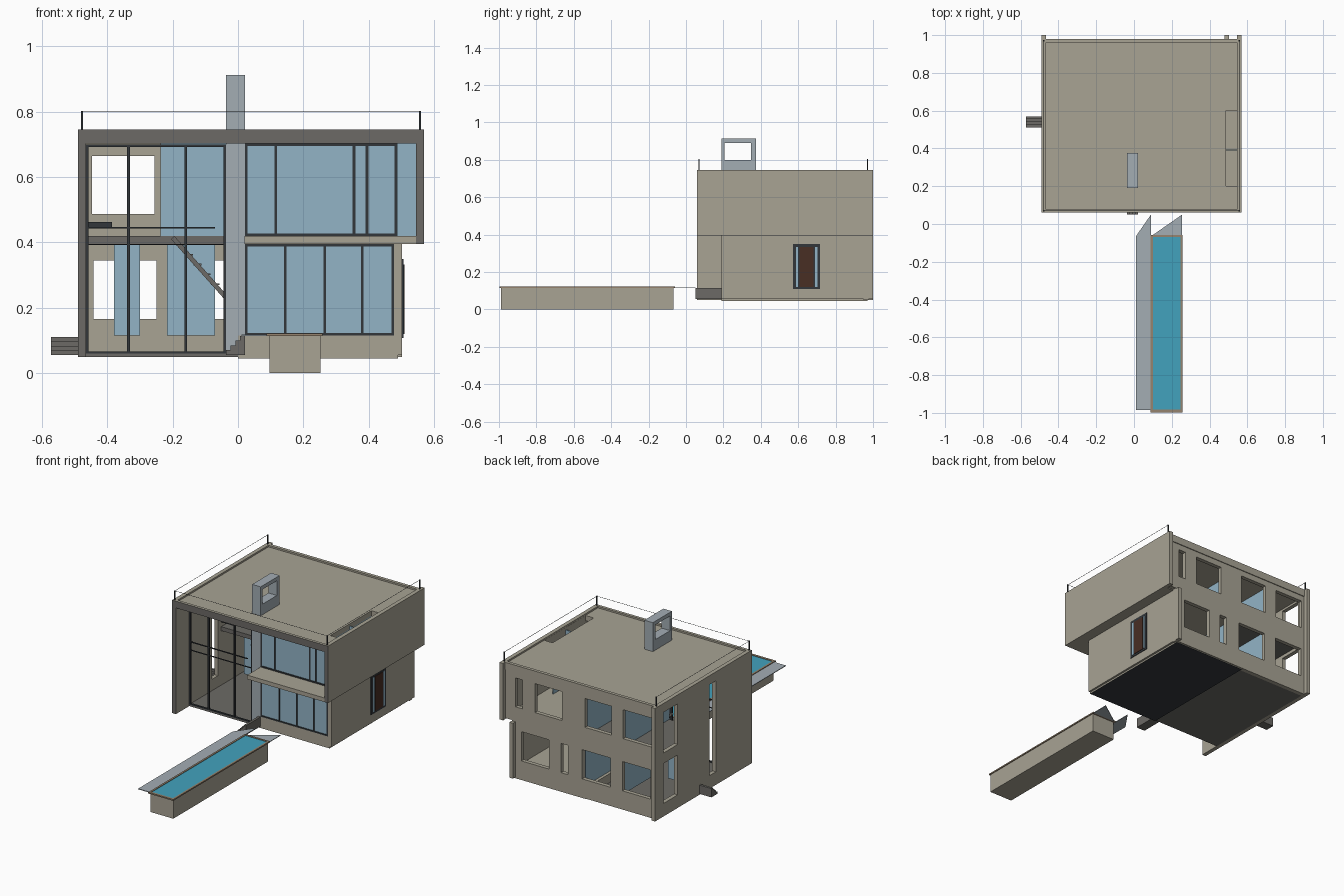
import bpy, bmesh, math
from mathutils import Vector

if "Cube" in bpy.data.objects:
    bpy.data.objects.remove(bpy.data.objects["Cube"])


def material(name, r, g, b):
    m = bpy.data.materials.new(name)
    lin = [((c / 255 + 0.055) / 1.055) ** 2.4 for c in (r, g, b)]
    m.diffuse_color = (*lin, 1)
    m.use_nodes = True
    m.node_tree.nodes["Principled BSDF"].inputs["Base Color"].default_value = m.diffuse_color
    return m


BEIGE = material("beige render", 168, 163, 148)
GREY = material("dark grey stone", 108, 106, 102)
FRAME = material("dark frame", 50, 54, 58)
GLASS = material("blue glass", 146, 180, 198)
PALE = material("pale blue grey concrete", 163, 173, 180)
WATER = material("pool water", 66, 162, 190)
DOOR = material("brown door", 72, 46, 36)
TAN = material("tan pool rim", 150, 132, 110)
SLATE = material("slate underside", 52, 56, 62)


def add_box(bm, x0, x1, y0, y1, z0, z1):
    v = [bm.verts.new((x, y, z)) for x in (x0, x1) for y in (y0, y1) for z in (z0, z1)]
    for f in ((0, 1, 3, 2), (4, 6, 7, 5), (0, 4, 5, 1), (2, 3, 7, 6), (0, 2, 6, 4), (1, 5, 7, 3)):
        bm.faces.new([v[i] for i in f])


def finish(name, bm, mat):
    bmesh.ops.recalc_face_normals(bm, faces=bm.faces)
    me = bpy.data.meshes.new(name)
    bm.to_mesh(me)
    bm.free()
    me.materials.append(mat)
    ob = bpy.data.objects.new(name, me)
    bpy.context.collection.objects.link(ob)
    return ob


def boxes(name, mat, *ranges):
    bm = bmesh.new()
    for r in ranges:
        add_box(bm, *r)
    return finish(name, bm, mat)


def cut(ob, *holes):
    cutter = boxes("opening_cutter", FRAME, *holes)
    mod = ob.modifiers.new("openings", 'BOOLEAN')
    mod.object, mod.operation, mod.solver = cutter, 'DIFFERENCE', 'EXACT'
    dg = bpy.context.evaluated_depsgraph_get()
    me = bpy.data.meshes.new_from_object(ob.evaluated_get(dg))
    ob.modifiers.clear()
    ob.data = me
    mat = ob.data.materials[0]
    me.materials.clear()
    me.materials.append(mat)
    for p in me.polygons:
        p.material_index = 0
    bpy.data.objects.remove(cutter)


def tint(ob, mat, direction, limit):
    """Recolour faces looking along a direction and lying beyond a limit."""
    ob.data.materials.append(mat)
    d = Vector(direction)
    for p in ob.data.polygons:
        if p.normal.dot(d) > 0.9 and p.center.dot(d) > limit:
            p.material_index = 1


def bar(name, mat, a, b, w):
    a, b = Vector(a), Vector(b)
    d = b - a
    bm = bmesh.new()
    add_box(bm, -w / 2, w / 2, -w / 2, w / 2, 0, d.length)
    bm.transform(d.to_track_quat('Z', 'Y').to_matrix().to_4x4())
    bmesh.ops.translate(bm, verts=bm.verts, vec=a)
    return finish(name, bm, mat)


def plate(name, mat, points, z0, z1):
    bm = bmesh.new()
    f = bm.faces.new([bm.verts.new((x, y, z0)) for x, y in points])
    r = bmesh.ops.extrude_face_region(bm, geom=[f])
    verts = [v for v in r["geom"] if isinstance(v, bmesh.types.BMVert)]
    bmesh.ops.translate(bm, verts=verts, vec=(0, 0, z1 - z0))
    return finish(name, bm, mat)


# Side walls, grey on their front ends
left = boxes("left_wall", BEIGE, (-0.49, -0.465, 0.06, 1.0, 0.05, 0.745))
cut(left, (-0.6, -0.4, 0.41, 0.47, 0.13, 0.69), (-0.6, -0.4, 0.78, 0.92, 0.13, 0.375),
    (-0.6, -0.4, 0.78, 0.92, 0.44, 0.69))
upper_right = boxes("upper_right_wall", BEIGE, (0.545, 0.57, 0.06, 1.0, 0.395, 0.745))
lower_right = boxes("lower_right_wall", BEIGE, (0.478, 0.502, 0.19, 1.0, 0.055, 0.395))
for w in (left, upper_right):
    tint(w, GREY, (0, -1, 0), -0.07)

# Back wall with two rows of windows
back = boxes("back_wall", BEIGE, (-0.465, 0.502, 0.95, 0.975, 0.05, 0.4))
back_up = boxes("upper_back_wall", BEIGE, (-0.465, 0.545, 0.95, 0.975, 0.4, 0.733))
cut(back, *[(a, b, 0.9, 1.1, 0.165, 0.345) for a, b in
            ((-0.442, -0.25), (-0.168, 0.024), (0.12, 0.168), (0.25, 0.437))])
cut(back_up, *[(a, b, 0.9, 1.1, 0.487, 0.665) for a, b in
               ((-0.447, -0.255), (-0.175, 0.005), (0.16, 0.345), (0.43, 0.477))])

# Floors
boxes("left_floor", GREY, (-0.465, 0.0, 0.19, 0.95, 0.05, 0.06))
right_floor = boxes("right_floor", BEIGE, (0.0, 0.49, 0.19, 0.97, 0.045, 0.115))
tint(right_floor, SLATE, (0, 0, -1), -0.05)
boxes("gallery_slab", GREY, (-0.465, 0.02, 0.5, 0.95, 0.395, 0.42))
boxes("balcony_slab", BEIGE, (0.02, 0.545, 0.06, 0.95, 0.395, 0.42))

# Roof with low rim, grey front and a light well
roof = boxes("roof", BEIGE, (-0.465, 0.545, 0.075, 0.965, 0.703, 0.735))
cut(roof, (0.488, 0.544, 0.2, 0.6, 0.6, 0.9))
boxes("roof_back_rim", BEIGE, (-0.465, 0.545, 0.96, 0.98, 0.70, 0.745))
front_rim = boxes("roof_front_band", BEIGE, (-0.465, 0.545, 0.06, 0.078, 0.703, 0.745))
tint(front_rim, GREY, (0, -1, 0), -0.07)

# Chimney wall with an open top
chimney = boxes("chimney", PALE, (-0.037, 0.021, 0.19, 0.375, 0.06, 0.913))
cut(chimney, (-0.2, 0.2, 0.207, 0.348, 0.80, 0.89))


# Glazed front: frame bars, plus glass where it is filled
def glazing(name, x0, x1, z0, z1, mullions, filled):
    t, y = 0.004, 0.19
    bars = [(x - t, x + t, y, y + 0.012, z0, z1) for x in (x0 + t, *mullions, x1 - t)]
    bars += [(x0, x1, y, y + 0.012, z, z + 2 * t) for z in (z0, z1 - 2 * t)]
    boxes(name + "_frame", FRAME, *bars)
    if filled:
        boxes(name + "_glass", GLASS, (x0, x1, y + 0.004, y + 0.008, z0, z1))


glazing("left_front", -0.465, -0.037, 0.058, 0.7, (-0.335, -0.16), False)
glazing("lower_front", 0.021, 0.478, 0.115, 0.395, (0.145, 0.265, 0.38), True)
glazing("upper_front", 0.021, 0.487, 0.42, 0.703, (0.115, 0.355, 0.395), True)
boxes("left_front_transoms", FRAME, (-0.465, -0.07, 0.193, 0.199, 0.442, 0.447),
      (-0.465, -0.037, 0.193, 0.199, 0.392, 0.396))

# Inner glass partitions
boxes("upper_partition", GLASS, (-0.235, -0.037, 0.5, 0.505, 0.42, 0.703),
      (-0.237, -0.233, 0.5, 0.95, 0.42, 0.703))
boxes("lower_partition", GLASS, (-0.215, -0.07, 0.6, 0.605, 0.115, 0.395),
      (-0.217, -0.213, 0.6, 0.95, 0.115, 0.395), (-0.38, -0.30, 0.6, 0.605, 0.115, 0.395))
boxes("room_partition", GLASS, (0.018, 0.022, 0.375, 0.95, 0.115, 0.395),
      (0.018, 0.022, 0.375, 0.95, 0.42, 0.703))
boxes("light_well_glass", GLASS, (0.488, 0.545, 0.388, 0.394, 0.42, 0.72),
      (0.484, 0.488, 0.19, 0.6, 0.42, 0.703))

# Inner stair
for y in (0.42, 0.49):
    bar("stair_stringer", GREY, (-0.2, y, 0.415), (0.0, y, 0.19), 0.014)
boxes("stair_treads", GREY, *[(-0.19 + i * 0.027, -0.165 + i * 0.027, 0.42, 0.49,
                               0.39 - i * 0.03, 0.395 - i * 0.03) for i in range(7)])
boxes("gallery_shelf", FRAME, (-0.465, -0.385, 0.5, 0.6, 0.448, 0.463))

# Outside steps
boxes("front_steps", GREY, *[(-0.037 + i * 0.0145, 0.021, 0.05, 0.19, 0.056 + i * 0.0145,
                              0.0705 + i * 0.0145) for i in range(4)])
boxes("side_steps", GREY, *[(-0.572, -0.49, 0.512 + i * 0.0145, 0.57, 0.056 + i * 0.0135,
                             0.0695 + i * 0.0135) for i in range(4)])

# Side door with glass strips
boxes("side_door_frame", FRAME, (0.5, 0.506, 0.572, 0.716, 0.108, 0.35))
boxes("side_door_glass", GLASS, (0.5, 0.508, 0.587, 0.6, 0.12, 0.333),
      (0.5, 0.508, 0.69, 0.702, 0.12, 0.333))
boxes("side_door", DOOR, (0.5, 0.509, 0.608, 0.682, 0.12, 0.333))

# Roof railing
corners = [(-0.478, 0.07), (0.557, 0.07), (0.557, 0.97), (-0.478, 0.97)]
for i, (x, y) in enumerate(corners):
    boxes("railing_post", FRAME, (x - 0.003, x + 0.003, y - 0.003, y + 0.003, 0.74, 0.803))
    if i != 2:
        nx, ny = corners[(i + 1) % 4]
        bar("railing_wire", FRAME, (x, y, 0.801), (nx, ny, 0.801), 0.0015)

# Pool, water, rim and deck
boxes("pool_basin", BEIGE, (0.097, 0.253, -0.99, -0.068, 0.0, 0.114))
boxes("pool_water", WATER, (0.1, 0.25, -0.985, -0.07, 0.114, 0.119))
boxes("pool_rim", TAN, (0.088, 0.1, -0.998, -0.058, 0.114, 0.122),
      (0.246, 0.258, -0.998, -0.058, 0.114, 0.122), (0.1, 0.246, -0.998, -0.983, 0.114, 0.122),
      (0.1, 0.246, -0.07, -0.058, 0.114, 0.122))
plate("pool_deck", PALE, [(0.01, -0.985), (0.09, -0.985), (0.09, 0.05), (0.01, -0.065)],
      0.114, 0.118)
plate("deck_corner", PALE, [(0.1, -0.058), (0.255, -0.058), (0.255, 0.05)], 0.114, 0.118)
